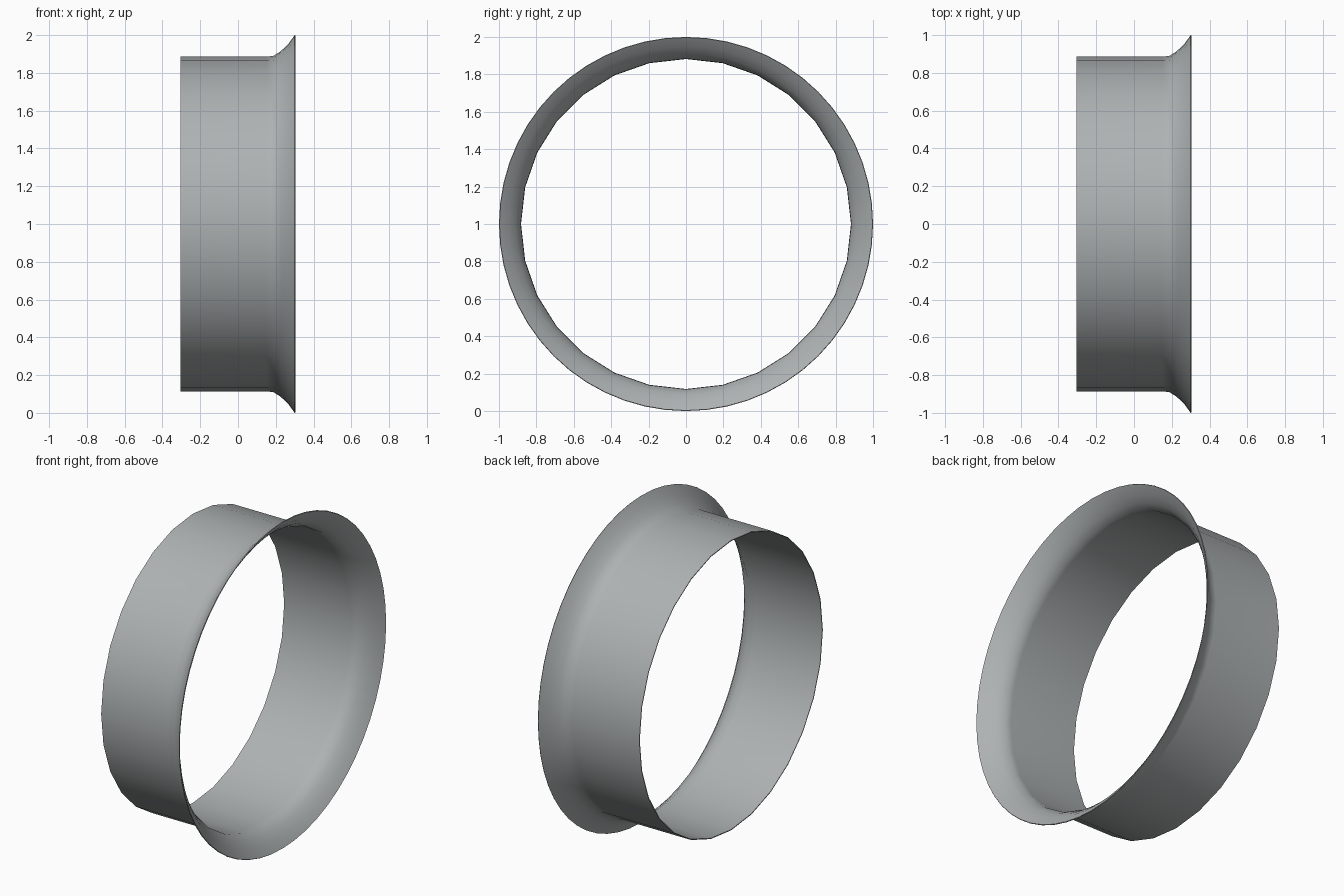
import bpy, bmesh, math

cube = bpy.data.objects.get("Cube")
if cube:
    bpy.data.objects.remove(cube, do_unlink=True)

SEGMENTS = 56
CENTRE_Z = 1.0

# Brushed grey metal
metal = bpy.data.materials.new("grey metal")
metal.use_nodes = True
colour = (0.42, 0.445, 0.45, 1)
metal.diffuse_color = colour
bsdf = metal.node_tree.nodes["Principled BSDF"]
bsdf.inputs["Base Color"].default_value = colour
bsdf.inputs["Roughness"].default_value = 0.6

# Profile as (x, radius, coarse): straight sleeve, then flared lip
profile = [(-0.305, 0.887, True), (0.15, 0.887, True), (0.185, 0.889, True),
           (0.225, 0.914, False), (0.265, 0.951, False), (0.3, 1.0, False)]


def make_ring(bm, x, radius, coarse):
    verts = []
    for i in range(SEGMENTS):
        a = 2 * math.pi * i / SEGMENTS
        r = radius
        # The sleeve has half as many sides: odd points lie mid-chord
        if coarse and i % 2:
            r *= math.cos(2 * math.pi / SEGMENTS)
        verts.append(bm.verts.new((x, r * math.sin(a), CENTRE_Z + r * math.cos(a))))
    return verts


# Flared sleeve
bm = bmesh.new()
rings = [make_ring(bm, *p) for p in profile]
for a, b in zip(rings, rings[1:]):
    for i in range(SEGMENTS):
        j = (i + 1) % SEGMENTS
        bm.faces.new((a[i], a[j], b[j], b[i]))
bmesh.ops.recalc_face_normals(bm, faces=bm.faces)
# Make the shell face outward
bm.normal_update()
first = bm.faces[:][0]
c = first.calc_center_median()
if first.normal.y * c.y + first.normal.z * (c.z - CENTRE_Z) < 0:
    bmesh.ops.reverse_faces(bm, faces=bm.faces[:])

mesh = bpy.data.meshes.new("flared_sleeve")
bm.to_mesh(mesh)
bm.free()
mesh.materials.append(metal)
sleeve = bpy.data.objects.new("flared_sleeve", mesh)
bpy.context.collection.objects.link(sleeve)

# Thin sheet thickness, growing inward
shell = sleeve.modifiers.new("sheet_thickness", "SOLIDIFY")
shell.thickness = 0.005
shell.offset = -1

bpy.ops.object.select_all(action="DESELECT")
sleeve.select_set(True)
bpy.context.view_layer.objects.active = sleeve
bpy.ops.object.modifier_apply(modifier=shell.name)
bpy.ops.object.shade_smooth_by_angle(angle=math.radians(40))
